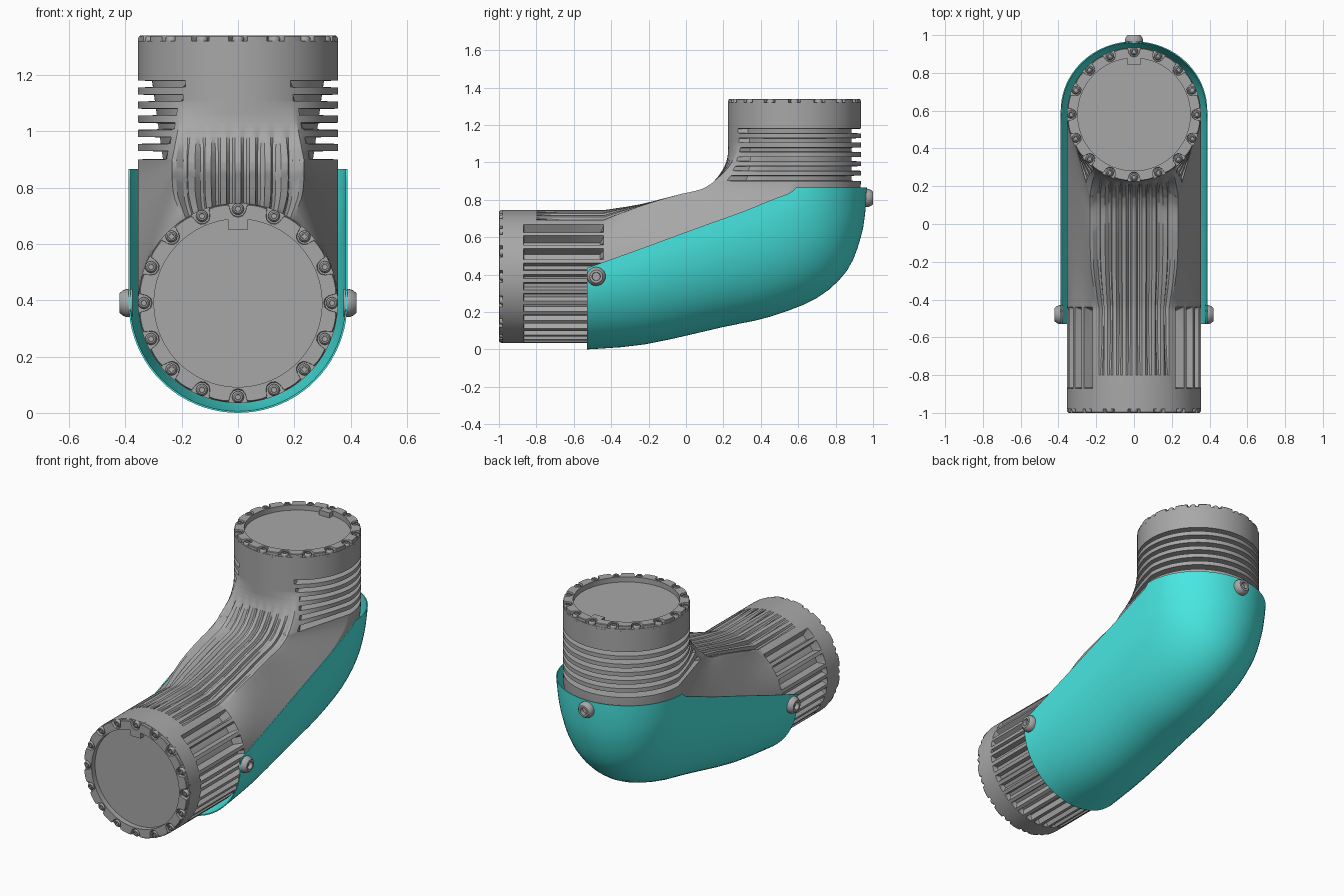
import bpy, bmesh, math
from mathutils import Matrix

if "Cube" in bpy.data.objects:
    bpy.data.objects.remove(bpy.data.objects["Cube"])

R, HZ, VY = 0.355, 0.39, 0.58          # pipe radius, lower pipe height, upper pipe y


def material(name, rgb):
    m = bpy.data.materials.new(name)
    m.diffuse_color = (*rgb, 1)
    m.use_nodes = True
    m.node_tree.nodes["Principled BSDF"].inputs["Base Color"].default_value = m.diffuse_color
    return m


GREY = material("grey", (0.39, 0.39, 0.39))
TEAL = material("teal", (0.065, 0.80, 0.76))


def finish(name, bm, mat, angle=30, matrix=None):
    bmesh.ops.recalc_face_normals(bm, faces=bm.faces)
    me = bpy.data.meshes.new(name)
    bm.to_mesh(me)
    bm.free()
    me.materials.append(mat)
    ob = bpy.data.objects.new(name, me)
    bpy.context.collection.objects.link(ob)
    if matrix:
        ob.matrix_world = matrix
    bpy.ops.object.select_all(action='DESELECT')
    ob.select_set(True)
    bpy.context.view_layer.objects.active = ob
    bpy.ops.object.shade_smooth_by_angle(angle=math.radians(angle))
    return ob


def loft(name, rings, mat, angle=30, matrix=None):
    """Join closed rings of equal length and cap both ends."""
    bm = bmesh.new()
    vs = [[bm.verts.new(p) for p in ring] for ring in rings]
    n = len(vs[0])
    for a, b in zip(vs, vs[1:]):
        for j in range(n):
            k = (j + 1) % n
            bm.faces.new((a[j], a[k], b[k], b[j]))
    bm.faces.new(vs[0])
    bm.faces.new(vs[-1])
    return finish(name, bm, mat, angle, matrix)


def spline(rows, steps):
    """Catmull-Rom through rows of numbers."""
    out = []
    for i in range(len(rows) - 1):
        p = [rows[max(0, min(len(rows) - 1, i + k))] for k in (-1, 0, 1, 2)]
        for s in range(steps):
            t = s / steps
            out.append([0.5 * (2 * b + (c - a) * t + (2 * a - 5 * b + 4 * c - d) * t * t
                               + (3 * b - a - 3 * c + d) * t ** 3) for a, b, c, d in zip(*p)])
    return out + [list(rows[-1])]


# ---- elbow body: each station = centre, inner edge, outer edge (y, z), blend 0 round .. 1 trapezoid
def body_ring(row, mode="plain", flute=0.0, count=216):
    cy, cz, iy, iz, by, bz, q = row
    ring = []
    for j in range(count):
        a = 2 * math.pi * j / count
        c, s = math.cos(a), math.sin(a)
        f = 1.0
        if s > 0:
            f += q * (min(1 / s, 1 / (abs(c) + 0.34 * s)) - 1)
        x = R * c * f
        h = max(0, min(1, (1.18 - cz) / 0.28))
        k = abs(j - count // 4)                            # steps away from the inner centreline
        panel = s > 0 and abs(x) < (0.19 + 0.07 * h if mode == "v" else 0.205)
        if mode == "h" and not panel:                      # lengthwise grooves, wider near the top
            if s > 0.25 and k % 8 < 5:
                f *= 0.84
            elif s <= 0.25 and k % 6 < 3:
                f *= 0.91
        if mode == "v" and not panel:                      # ring grooves
            f *= 0.86 - 0.11 * abs(c) * h
        if flute and k < 19 and k % 5 in (2, 3):           # flutes on the inner panel
            f *= 1 - 0.055 * flute
        ey, ez = (iy - cy, iz - cz) if s > 0 else (by - cy, bz - cz)
        ring.append((R * c * f, cy + ey * abs(s) * f, cz + ez * abs(s) * f))
    return ring


def level(y):
    return (y, HZ, y, HZ + R, y, HZ - R, 0)


def upright(z):
    d = max(0, (1.06 - z) / 0.16)
    return (VY, z, VY - R - 0.075 * d * d, z, VY + R, z, max(0, min(1, (1.1 - z) / 0.2)))


rings = [body_ring(level(y), m, f) for y, m, f in (
    (-0.967, "plain", 0), (-0.87, "plain", 0), (-0.865, "h", 0), (-0.80, "h", 0),
    (-0.62, "h", 0.8), (-0.46, "h", 1))]
bend = [level(-0.44),
        (-0.20, 0.47, -0.25, 0.775, -0.15, 0.075, 0.8),
        (0.10, 0.58, -0.05, 0.825, 0.25, 0.168, 1),
        (0.30, 0.67, 0.04, 0.845, 0.55, 0.25, 1),
        (0.42, 0.74, 0.09, 0.86, 0.77, 0.385, 1),
        (0.52, 0.81, 0.125, 0.88, 0.89, 0.56, 1),
        (0.565, 0.86, 0.14, 0.89, 0.925, 0.74, 1),
        upright(0.899)]
rings += [body_ring(r, "plain", 1) for r in spline(bend, 3)]
for i in range(6):
    lo, hi = (0.90, 0.93) if i == 0 else (0.905 + 0.05 * i, 0.93 + 0.05 * i)
    for z, m in ((lo, "plain"), (lo + 0.002, "v"), (hi - 0.002, "v"), (hi, "plain")):
        rings.append(body_ring(upright(z), m, max(0, min(1, (1.02 - z) / 0.12))))
rings.append(body_ring(upright(1.308)))
loft("elbow_body", rings, GREY)

# ---- teal guard: thin U-shaped sections swept round the outside of the bend
guard = [(-0.53, 0.39, -0.53, 0.0), (-0.25, 0.49, -0.22, 0.027), (0.05, 0.60, 0.2, 0.12),
         (0.30, 0.69, 0.45, 0.175), (0.42, 0.74, 0.70, 0.275), (0.50, 0.775, 0.86, 0.42),
         (0.55, 0.80, 0.935, 0.60), (0.58, 0.83, 0.96, 0.75), (0.60, 0.865, 0.967, 0.865)]
rows = spline(guard, 3)
rings = []
for i, (cy, cz, by, bz) in enumerate(rows):
    t = i / (len(rows) - 1)
    ring = []
    for inset in (0, 0.006):
        k = 1 - inset / math.hypot(by - cy, bz - cz)
        w = 0.388 - inset
        rim = (cy - 0.01 * t, cz + 0.045 * (1 - t ** 4))
        side = [(w, *rim)]
        for j in range(41):
            a = math.pi * j / 40
            s = math.sin(a) * k
            side.append((w * math.cos(a), cy + (by - cy) * s, cz + (bz - cz) * s))
        side.append((-w, *rim))
        ring += side if inset == 0 else side[::-1]
    rings.append(ring)
loft("outer_guard", rings, TEAL, 35)


# ---- bolts: turned button head with a socket
def bolt(name, r, h, matrix, seg=16):
    prof = [(r, 0), (r, 0.45 * h), (0.9 * r, 0.75 * h), (0.7 * r, h), (0.45 * r, h), (0.42 * r, 0.5 * h)]
    turns = [2 * math.pi * j / seg for j in range(seg)]
    return loft(name, [[(q * math.cos(a), q * math.sin(a), z) for a in turns] for q, z in prof],
                GREY, 35, matrix)


for side in (-1, 1):
    bolt("guard_side_bolt", 0.05, 0.045, Matrix.Translation((side * 0.375, -0.48, 0.39))
         @ Matrix.Rotation(side * math.pi / 2, 4, 'Y'), 24)
bolt("guard_back_bolt", 0.048, 0.045, Matrix.Translation((0, 0.955, 0.81))
     @ Matrix.Rotation(-math.pi / 2, 4, 'X'), 24)


# ---- end flanges: rim with bolt pockets, key tab and 16 bolts (local z points outward)
def flange(name, matrix, h, floor=0.02):
    bm = bmesh.new()
    outline = [(-5.4, 0.351), (-4.6, 0.326), (-3, 0.312), (0, 0.307), (3, 0.312), (4.6, 0.326),
               (5.4, 0.351), (9, 0.353), (13.5, 0.353)]
    cols = []
    for i in range(16):
        for deg, ro in outline:
            a = math.radians(90 + i * 22.5 + deg)
            c, s = math.cos(a), math.sin(a)
            cols.append([bm.verts.new((r * c, r * s, z)) for r, z in
                         ((0.298, -h), (0.298, 0), (ro - 0.003, 0), (ro, -0.004),
                          (ro, -floor), (R, -floor), (R, -h))])
    for a, b in zip(cols, cols[1:] + cols[:1]):
        for k in range(7):
            m = (k + 1) % 7
            bm.faces.new((a[k], a[m], b[m], b[k]))
    finish(name + "_rim", bm, GREY, 30, matrix)
    # key tab inside the rim
    bm = bmesh.new()
    bmesh.ops.create_cube(bm, size=1, matrix=Matrix.Translation((0, 0.281, -h / 2 - 0.001))
                          @ Matrix.Diagonal((0.07, 0.04, h, 1)))
    finish(name + "_key", bm, GREY, 30, matrix)
    first = bolt(name + "_bolt", 0.021, floor - 0.002, matrix)
    for i in range(16):
        a = i * math.pi / 8
        ob = first if i == 0 else first.copy()
        ob.matrix_world = matrix @ Matrix.Translation((0.334 * math.sin(a), 0.334 * math.cos(a), -floor))
        if i:
            bpy.context.collection.objects.link(ob)


flange("front_flange", Matrix.Translation((0, -1, HZ)) @ Matrix.Rotation(math.pi / 2, 4, 'X'), 0.034)
flange("top_flange", Matrix.Translation((0, VY, 1.34)), 0.033)
